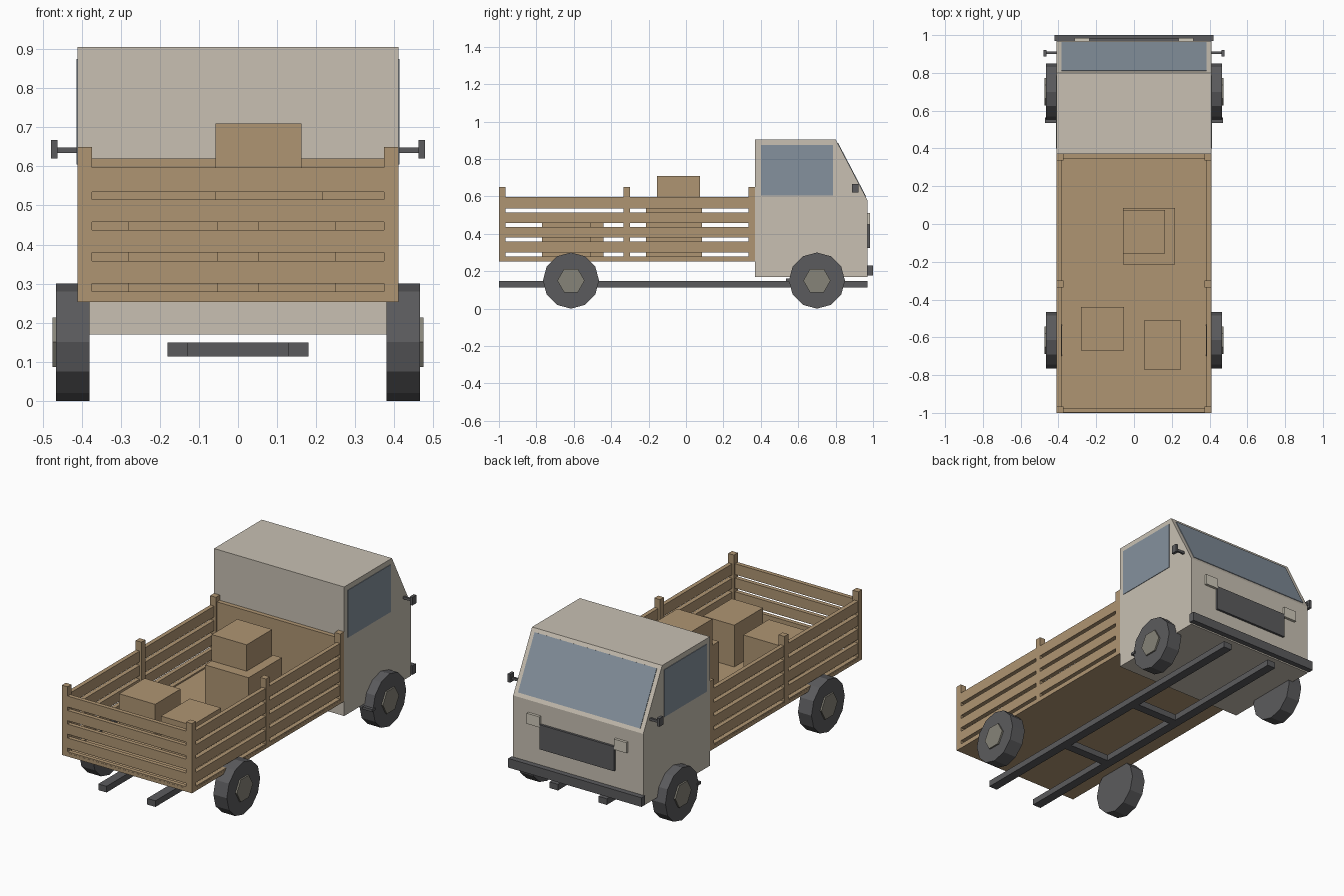
import bpy, bmesh, math
from mathutils import Matrix

cube = bpy.data.objects.get("Cube")
if cube:
    bpy.data.objects.remove(cube, do_unlink=True)


def material(name, r, g, b):
    m = bpy.data.materials.new(name)
    m.use_nodes = True
    m.diffuse_color = (r, g, b, 1)
    m.node_tree.nodes["Principled BSDF"].inputs["Base Color"].default_value = (r, g, b, 1)
    return m


CREAM = material("cream paint", .58, .53, .45)
WOOD = material("wood", .43, .30, .17)
GLASS = material("blue grey glass", .235, .285, .34)
DARK = material("dark grey", .105, .105, .11)
HUB = material("hub grey", .24, .23, .19)
LAMP = material("lamp cream", .62, .58, .49)


def finish(name, bm, mat):
    bmesh.ops.recalc_face_normals(bm, faces=bm.faces)
    mesh = bpy.data.meshes.new(name)
    bm.to_mesh(mesh)
    bm.free()
    mesh.materials.append(mat)
    obj = bpy.data.objects.new(name, mesh)
    bpy.context.collection.objects.link(obj)
    return obj


def prism(name, profile, x0, x1, mat):
    """Extrude a side (y, z) profile from x0 to x1."""
    bm = bmesh.new()
    face = bm.faces.new([bm.verts.new((x0, y, z)) for y, z in profile])
    new = bmesh.ops.extrude_face_region(bm, geom=[face])["geom"]
    bmesh.ops.translate(bm, vec=(x1 - x0, 0, 0),
                        verts=[v for v in new if isinstance(v, bmesh.types.BMVert)])
    return finish(name, bm, mat)


def box(name, x, y, z, mat):
    return prism(name, [(y[0], z[0]), (y[1], z[0]), (y[1], z[1]), (y[0], z[1])], x[0], x[1], mat)


def pair(name, x, y, z, mat):
    """The same box on both sides."""
    box("left_" + name, x, y, z, mat)
    box("right_" + name, (-x[1], -x[0]), y, z, mat)


def disc(name, x0, x1, y, z, radius, sides, mat):
    """Cylinder lying along x, with a corner pointing forward."""
    bm = bmesh.new()
    bmesh.ops.create_cone(bm, cap_ends=True, segments=sides, radius1=radius,
                          radius2=radius, depth=abs(x1 - x0))
    bm.transform(Matrix.Translation(((x0 + x1) / 2, y, z))
                 @ Matrix.Rotation(math.pi / 2, 4, 'X') @ Matrix.Rotation(math.pi / 2, 4, 'Y'))
    # put a corner exactly on the y axis
    first = min(bm.verts, key=lambda v: abs(math.atan2(v.co.z - z, v.co.y - y)))
    angle = math.atan2(first.co.z - z, first.co.y - y)
    bmesh.ops.rotate(bm, verts=bm.verts, cent=(0, y, z), matrix=Matrix.Rotation(-angle, 3, 'X'))
    return finish(name, bm, mat)


def wheel(name, side, y):
    r = .15
    bm_args = (y, r)
    disc(name + "_tyre", side * .38, side * .465, *bm_args, r, 12, DARK)
    disc(name + "_hub", side * .45, side * .474, *bm_args, .073, 6, HUB)


# Cab with a sloped windscreen
prism("cab", [(.37, .17), (.97, .17), (.97, .58), (.80, .905), (.37, .905)], -.41, .41, CREAM)
pair("side_window", (.409, .413), (.40, .785), (.605, .875), GLASS)


def slope(t, off):
    return (.80 + .17 * t + .886 * off, .905 - .325 * t + .463 * off)


prism("windscreen", [slope(.06, -.002), slope(.94, -.002), slope(.94, .003), slope(.06, .003)],
      -.385, .385, GLASS)

# Cab front
box("grille", (-.235, .235), (.965, .983), (.325, .465), DARK)
pair("headlight", (.235, .315), (.965, .985), (.45, .51), LAMP)
box("bumper", (-.42, .42), (.968, 1), (.178, .23), DARK)
pair("mirror_arm", (.40, .465), (.90, .912), (.634, .648), DARK)
pair("mirror", (.462, .478), (.887, .922), (.62, .667), DARK)

# Cargo bed with slatted sides and tailgate
box("bed_floor", (-.41, .41), (-1, .37), (.253, .272), WOOD)
box("headboard", (-.40, .40), (.345, .37), (.255, .62), WOOD)
for i, z in enumerate([(.255, .28), (.30, .358), (.38, .437), (.457, .515), (.535, .597)]):
    pair("side_slat_%d" % i, (.385, .409), (-.99, .36), z, WOOD)
    box("tailgate_slat_%d" % i, (-.39, .39), (-.999, -.975), z, WOOD)
for i, y in enumerate([-1, -.335, .335]):
    pair("post_%d" % i, (.374, .41), (y, y + .035), (.255, .65), WOOD)

# Cargo
box("large_crate", (-.057, .217), (-.215, .085), (.27, .56), WOOD)
box("top_crate", (-.057, .163), (-.155, .075), (.56, .71), WOOD)
box("rear_crate_right", (-.28, -.053), (-.67, -.44), (.27, .51), WOOD)
box("rear_crate_left", (.053, .25), (-.77, -.51), (.27, .51), WOOD)

# Chassis
pair("chassis_rail", (.128, .18), (-1, .97), (.114, .149), DARK)
for i, y in enumerate([-.4, .17]):
    box("crossmember_%d" % i, (-.13, .13), (y - .025, y + .025), (.114, .149), DARK)
pair("wheel_bracket", (.41, .47), (.535, .565), (.146, .16), DARK)

# Wheels
for side, label in ((1, "left"), (-1, "right")):
    wheel("front_%s" % label, side, .70)
    wheel("rear_%s" % label, side, -.615)
